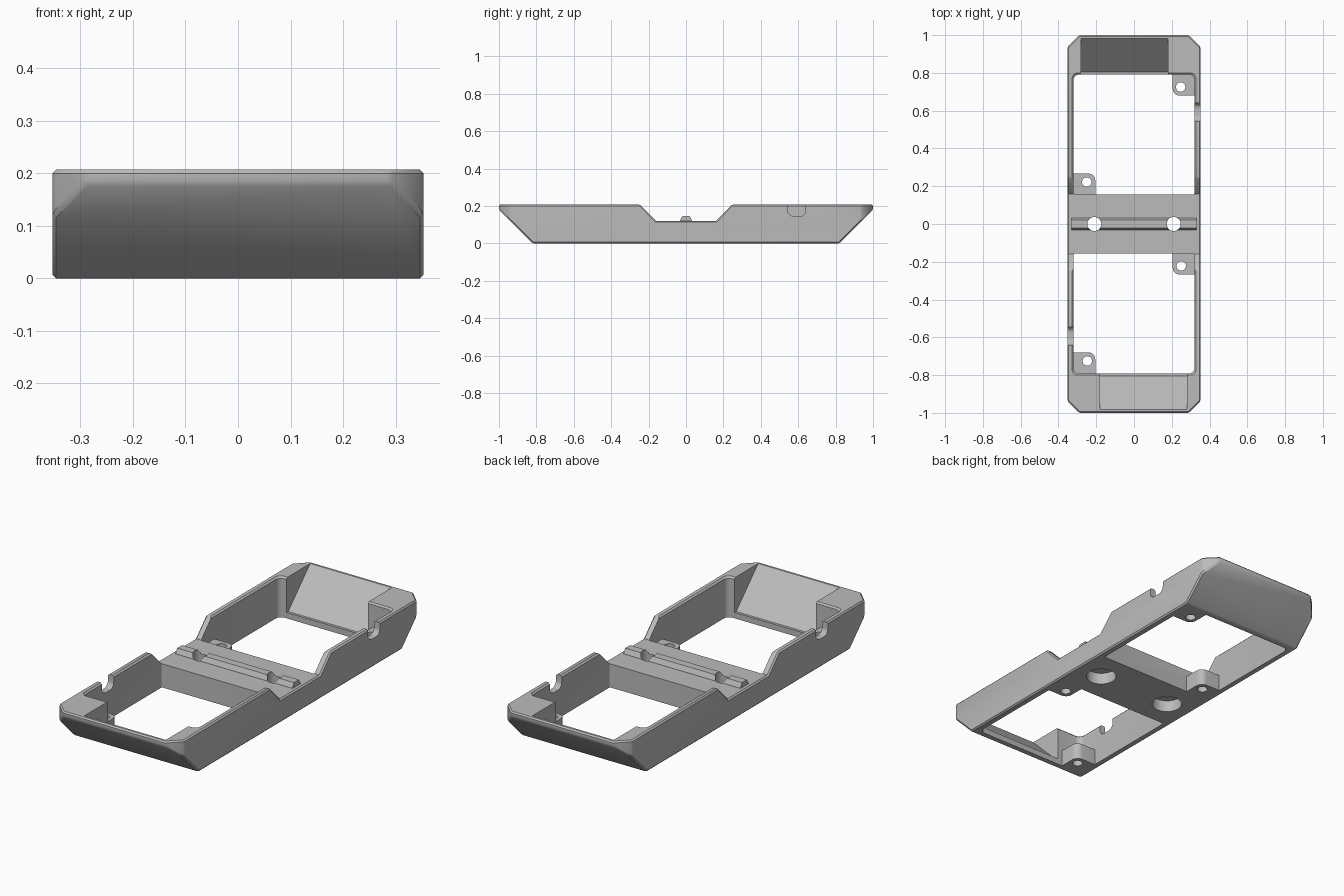
import bpy, bmesh, math
from mathutils import Vector, Matrix

cube = bpy.data.objects.get("Cube")
if cube:
    bpy.data.objects.remove(cube, do_unlink=True)

W, H = 0.353, 0.207          # half width, height
grey = bpy.data.materials.new("plain grey")
grey.use_nodes = True
COLOR = (0.5, 0.5, 0.5, 1)
grey.diffuse_color = COLOR
grey.node_tree.nodes["Principled BSDF"].inputs["Base Color"].default_value = COLOR


def loft(name, rings):
    """Solid through a list of equal-length rings of 3D points."""
    bm = bmesh.new()
    loops = [[bm.verts.new(p) for p in ring] for ring in rings]
    n = len(loops[0])
    for a, b in zip(loops, loops[1:]):
        for i in range(n):
            j = (i + 1) % n
            bm.faces.new((a[i], a[j], b[j], b[i]))
    bm.faces.new(loops[0][::-1])
    bm.faces.new(loops[-1])
    bmesh.ops.recalc_face_normals(bm, faces=bm.faces)
    mesh = bpy.data.meshes.new(name)
    bm.to_mesh(mesh)
    bm.free()
    mesh.materials.append(grey)
    obj = bpy.data.objects.new(name, mesh)
    bpy.context.collection.objects.link(obj)
    return obj


def along_x(name, profile, x0, x1):
    return loft(name, [[(x, y, z) for y, z in profile] for x in (x0, x1)])


def rect(x0, x1, y0, y1, radii, grow=0):
    """Rectangle with a radius for each corner, anticlockwise from low x, low y."""
    pts = []
    corners = [(x0, y0, 1, 1), (x1, y0, -1, 1), (x1, y1, -1, -1), (x0, y1, 1, -1)]
    for k, (x, y, sx, sy) in enumerate(corners):
        r = radii[k]
        cx, cy = x + sx * (r - grow), y + sy * (r - grow)
        steps = 6 if r else 0
        for i in range(steps + 1):
            a = math.pi + k * math.pi / 2 + (math.pi / 2 * i / steps if steps else 0)
            pts.append((cx + r * math.cos(a), cy + r * math.sin(a)) if r else (cx, cy))
    return pts


def upright(name, ring, z0, z1):
    return loft(name, [[(x, y, z) for x, y in ring] for z in (z0, z1)])


def disc(name, x, y, r, z0, z1, n=32):
    ring = [(x + r * math.cos(math.tau * i / n), y + r * math.sin(math.tau * i / n))
            for i in range(n)]
    return upright(name, ring, z0, z1)


def combine(tool, operation, turn=0):
    """Apply a tool to the frame, turned about z, then discard it."""
    tool.data.transform(Matrix.Rotation(turn, 4, "Z"))
    tool.hide_render = True
    mod = frame.modifiers.new("cut", "BOOLEAN")
    mod.operation, mod.solver, mod.object = operation, "EXACT", tool
    bpy.context.view_layer.objects.active = frame
    bpy.ops.object.modifier_apply(modifier=mod.name)
    bpy.data.objects.remove(tool, do_unlink=True)


# Outer body: side profile with sloped ends and a shallow saddle
half = [(0.82, 0), (1, 0.18), (1, H), (0.245, H), (0.16, 0.12)]
frame = along_x("tray_frame", half + [(-y, z) for y, z in half[::-1]], -W, W)
bm = bmesh.new()
bm.from_mesh(frame.data)
for sx in (-1, 1):
    for sy in (-1, 1):
        geom = bm.verts[:] + bm.edges[:] + bm.faces[:]
        cut = bmesh.ops.bisect_plane(bm, geom=geom, dist=1e-5, clear_outer=True,
                                     plane_co=(sx * 0.29, sy, 0), plane_no=(sx, sy, 0))
        edges = [e for e in cut["geom_cut"] if isinstance(e, bmesh.types.BMEdge)]
        bmesh.ops.contextual_create(bm, geom=edges)
bmesh.ops.recalc_face_normals(bm, faces=bm.faces)
# Small chamfer on convex edges
edges = [e for e in bm.edges if e.is_manifold and e.calc_face_angle_signed() > 0.1]
bmesh.ops.bevel(bm, geom=edges, offset=0.007, segments=1, affect="EDGES",
                clamp_overlap=True)
bm.to_mesh(frame.data)
bm.free()

for turn in (0, math.pi):
    # Open bay with a flared top rim
    box = (-0.32, 0.32, 0.157, 0.792)
    radii = (0.008, 0.008, 0.03, 0.03)
    rings = [[(x, y, z) for x, y in rect(*box, radii, g)]
             for z, g in ((-0.1, 0), (H - 0.008, 0), (H + 0.03, 0.038))]
    combine(loft("bay_cutter", rings), "DIFFERENCE", turn)
    # Sloped end pocket
    slope = [(0.75, 0.03), (0.805, 0.03), (0.985, 0.21), (0.985, 0.3), (0.75, 0.3)]
    combine(along_x("pocket_cutter", slope, -0.28, 0.18), "DIFFERENCE", turn)
    # Cable notch in one side wall
    u_shape = rect(0.545, 0.64, 0.145, 0.3, (0.03, 0.03, 0, 0))
    combine(along_x("notch_cutter", u_shape, 0.28, 0.4), "DIFFERENCE", turn)
    # Screw bosses in opposite corners of the bay
    outer = rect(0.205, 0.335, 0.68, 0.81, (0.035, 0, 0, 0))
    combine(upright("outer_boss", outer, 0, 0.085), "UNION", turn)
    inner = rect(-0.335, -0.205, 0.14, 0.267, (0, 0, 0.035, 0))
    combine(upright("inner_boss", inner, 0, 0.085), "UNION", turn)

# Raised rib across the bridge
rib = [(-0.032, 0.1), (0.032, 0.1), (0.032, 0.122), (0.02, 0.145),
       (-0.02, 0.145), (-0.032, 0.122)]
combine(along_x("bridge_rib", rib, -0.33, 0.33), "UNION")

# Screw holes and counterbored bridge holes
for turn in (0, math.pi):
    combine(disc("boss_hole", 0.247, 0.725, 0.025, -0.1, 0.15), "DIFFERENCE", turn)
    combine(disc("boss_hole", -0.25, 0.222, 0.025, -0.1, 0.15), "DIFFERENCE", turn)
    combine(disc("bridge_hole", 0.21, 0, 0.037, -0.1, 0.3), "DIFFERENCE", turn)
    combine(disc("counterbore", 0.21, 0, 0.073, -0.1, 0.06), "DIFFERENCE", turn)

# Smooth the round walls, keep the edges sharp
bpy.ops.object.select_all(action="DESELECT")
frame.select_set(True)
bpy.context.view_layer.objects.active = frame
bpy.ops.object.shade_smooth_by_angle(angle=math.radians(25))
